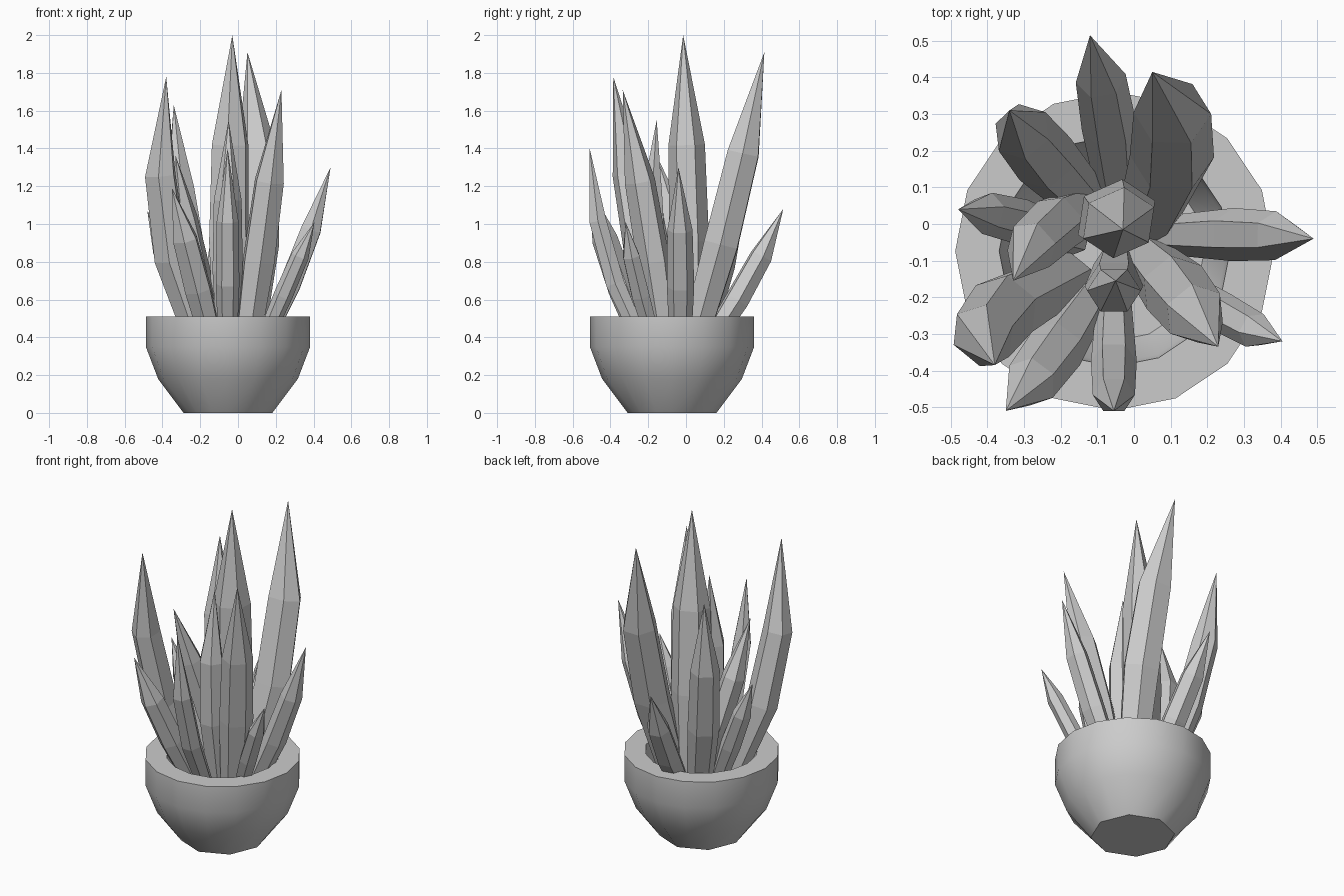
import bpy, bmesh, math
from mathutils import Vector

cube = bpy.data.objects.get("Cube")
if cube:
    bpy.data.objects.remove(cube, do_unlink=True)

grey = bpy.data.materials.new("plain_grey")
grey.use_nodes = True
grey.diffuse_color = (0.6, 0.6, 0.6, 1)
grey.node_tree.nodes["Principled BSDF"].inputs["Base Color"].default_value = (0.6, 0.6, 0.6, 1)


def skin(bm, rings):
    """Join consecutive closed rings of vertices with quads."""
    for a, b in zip(rings, rings[1:]):
        n = len(a)
        for i in range(n):
            j = (i + 1) % n
            bm.faces.new((a[i], a[j], b[j], b[i]))


def finish(name, bm):
    bmesh.ops.recalc_face_normals(bm, faces=bm.faces)
    mesh = bpy.data.meshes.new(name)
    bm.to_mesh(mesh)
    bm.free()
    mesh.materials.append(grey)
    obj = bpy.data.objects.new(name, mesh)
    bpy.context.collection.objects.link(obj)
    return obj


# Pot: sixteen-sided bowl standing on an octagonal foot, hollow inside
CENTRE = Vector((-0.053, -0.074, 0))
SIDES = 16
PROFILE = [(0.235, 0), (0.37, 0.18), (0.435, 0.35), (0.435, 0.51),
           (0.315, 0.51), (0.305, 0.4), (0.245, 0.25)]
bm = bmesh.new()
rings = []
for radius, z in PROFILE:
    ring = []
    for i in range(SIDES):
        a = math.tau * i / SIDES
        # Odd vertices of the foot lie on the octagon's edges
        r = radius * math.cos(math.pi / 8) if z == 0 and i % 2 else radius
        ring.append(bm.verts.new(CENTRE + Vector((r * math.cos(a), r * math.sin(a), z))))
    rings.append(ring)
skin(bm, rings)
bm.faces.new(rings[0])
bm.faces.new(rings[-1])
pot = finish("pot", bm)
bpy.ops.object.select_all(action='DESELECT')
pot.select_set(True)
bpy.context.view_layer.objects.active = pot
bpy.ops.object.shade_smooth_by_angle(angle=math.radians(40))


# Leaves: six-sided spikes that swell above the pot and close to a point
BASE_Z = 0.3
BELLY_T = 0.52
STATIONS = [(0, 0.75), (0.36, 1), (0.66, 0.92)]


def leaf(name, base, belly, tip, width):
    p0, p1, p2 = Vector((*base, BASE_Z)), Vector(belly), Vector(tip)
    m = BELLY_T

    def path(t):
        return (p0 * ((t - m) * (t - 1) / m)
                + p1 * (t * (t - 1) / (m * (m - 1)))
                + p2 * (t * (t - m) / (1 - m)))

    lean = p2 - p0
    side = Vector((-lean.y, lean.x, 0)).normalized()
    bm = bmesh.new()
    rings = []
    for t, size in STATIONS:
        tangent = (path(t + 0.02) - path(t - 0.02)).normalized()
        normal = side.cross(tangent)
        half = width / 2 * size
        rings.append([bm.verts.new(path(t)
                                   + side * half * math.cos(k * math.tau / 6)
                                   + normal * half * 0.9 * math.sin(k * math.tau / 6))
                      for k in range(6)])
    skin(bm, rings)
    bm.faces.new(rings[0])
    point = bm.verts.new(p2)
    for k in range(6):
        bm.faces.new((rings[-1][k], rings[-1][(k + 1) % 6], point))
    finish(name, bm)


leaf("centre_leaf", (-0.05, 0.03), (-0.045, 0.01, 1.18), (-0.03, -0.015, 2), 0.23)
leaf("inner_front_leaf", (-0.05, -0.11), (-0.055, -0.18, 0.95), (-0.05, -0.155, 1.55), 0.16)
leaf("tall_back_leaf", (0.04, 0.02), (0.11, 0.25, 1.15), (0.05, 0.415, 1.91), 0.23)
leaf("low_back_leaf", (-0.045, 0.08), (-0.08, 0.34, 0.72), (-0.12, 0.515, 1.08), 0.15)
leaf("back_right_leaf", (-0.13, 0.06), (-0.28, 0.22, 1.0), (-0.34, 0.31, 1.63), 0.18)
leaf("low_right_leaf", (-0.16, -0.04), (-0.36, 0.02, 0.76), (-0.48, 0.04, 1.07), 0.125)
leaf("inner_right_leaf", (-0.09, 0.06), (-0.25, -0.03, 0.88), (-0.33, -0.155, 1.36), 0.16)
leaf("tall_right_leaf", (-0.18, -0.14), (-0.395, -0.27, 1.05), (-0.38, -0.385, 1.78), 0.2)
leaf("front_right_leaf", (-0.12, -0.2), (-0.25, -0.39, 0.8), (-0.35, -0.51, 1.19), 0.16)
leaf("front_leaf", (-0.055, -0.2), (-0.055, -0.43, 0.86), (-0.055, -0.51, 1.4), 0.125)
leaf("front_left_leaf", (0.04, -0.1), (0.14, -0.21, 1.03), (0.23, -0.335, 1.71), 0.19)
leaf("low_left_leaf", (0.1, -0.15), (0.29, -0.27, 0.74), (0.405, -0.32, 1.01), 0.11)
leaf("left_leaf", (0.1, -0.03), (0.335, -0.03, 0.83), (0.49, -0.04, 1.3), 0.145)
